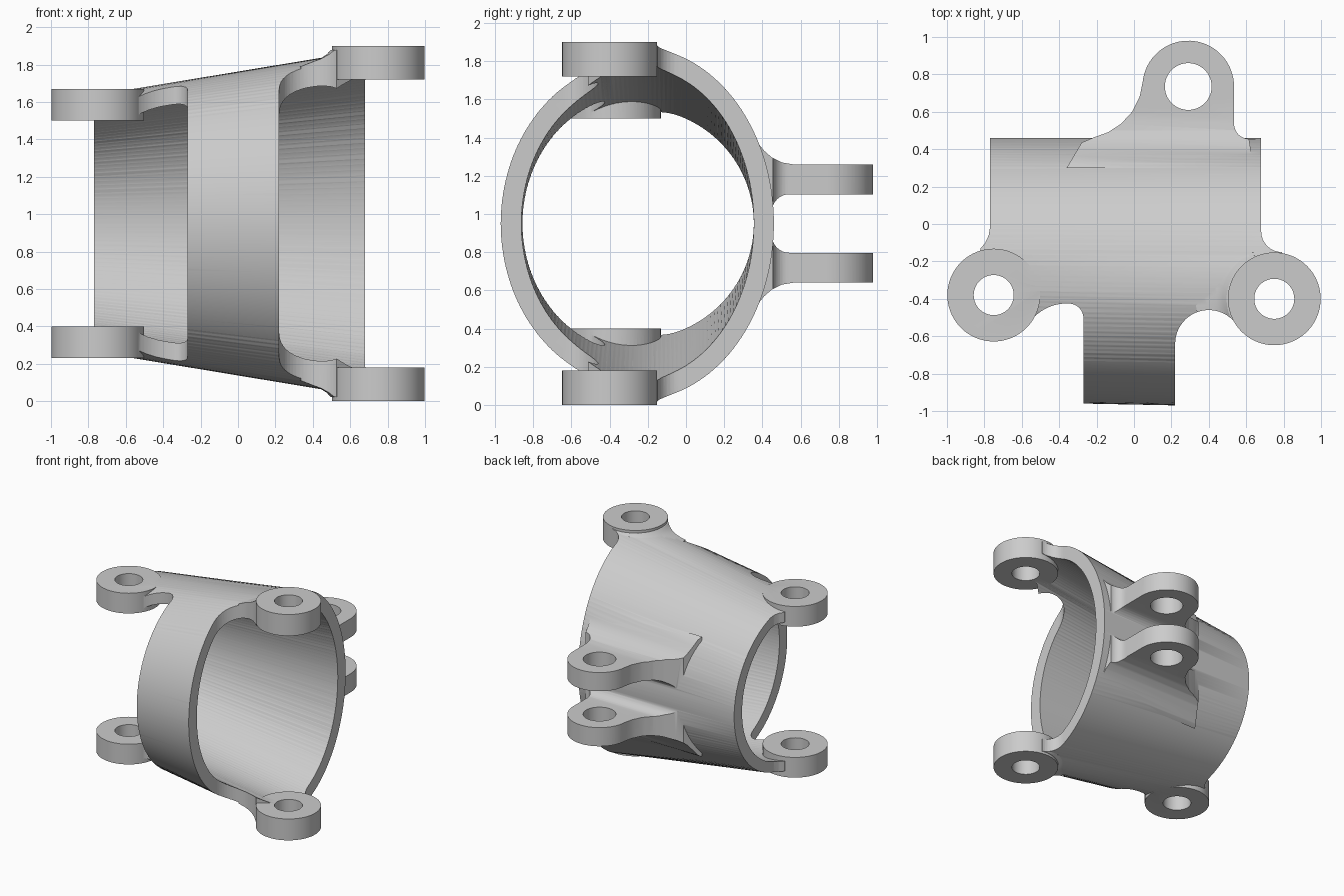
import bpy, bmesh
from math import sin, cos, pi, radians

cube = bpy.data.objects.get("Cube")
if cube:
    bpy.data.objects.remove(cube, do_unlink=True)

MID_Z = 0.95

grey = bpy.data.materials.new("plain_grey")
grey.use_nodes = True
grey.diffuse_color = (0.6, 0.6, 0.6, 1)
grey.node_tree.nodes["Principled BSDF"].inputs["Base Color"].default_value = (0.6, 0.6, 0.6, 1)


def loft(name, rings):
    """Closed solid skinned through equal-length rings of points."""
    bm = bmesh.new()
    loops = [[bm.verts.new(p) for p in ring] for ring in rings]
    n = len(loops[0])
    for a, b in zip(loops, loops[1:]):
        for i in range(n):
            j = (i + 1) % n
            bm.faces.new((a[i], a[j], b[j], b[i]))
    bm.faces.new(loops[0])
    bm.faces.new(loops[-1])
    bmesh.ops.triangulate(bm, faces=bm.faces[:])
    bmesh.ops.recalc_face_normals(bm, faces=bm.faces[:])
    mesh = bpy.data.meshes.new(name)
    bm.to_mesh(mesh)
    bm.free()
    obj = bpy.data.objects.new(name, mesh)
    bpy.context.collection.objects.link(obj)
    mesh.materials.append(grey)
    return obj


def plan_prism(name, outline, z0, z1):
    return loft(name, [[(x, y, z) for x, y in outline] for z in (z0, z1)])


def side_prism(name, outline, x0, x1):
    return loft(name, [[(x, y, z) for y, z in outline] for x in (x0, x1)])


def arc(cx, cy, r, a0, a1, n=16):
    angles = [radians(a0 + (a1 - a0) * i / n) for i in range(n + 1)]
    return [(cx + r * cos(a), cy + r * sin(a)) for a in angles]


def disc(name, cx, cy, r, z0, z1, n=72):
    return plan_prism(name, arc(cx, cy, r, 0, 360 - 360 / n, n - 1), z0, z1)


def measure(mesh):
    """Volume and count of open edges; leaves the mesh triangulated."""
    bm = bmesh.new()
    bm.from_mesh(mesh)
    bmesh.ops.triangulate(bm, faces=bm.faces[:])
    volume = bm.calc_volume()
    open_edges = sum(not e.is_manifold for e in bm.edges)
    bm.to_mesh(mesh)
    bm.free()
    return volume, open_edges


def combine(obj, tool, operation):
    """Apply a boolean with the solver that gives the soundest solid."""
    va, vb = measure(obj.data)[0], measure(tool.data)[0]
    low, high = {'UNION': (max(va, vb), va + vb),
                 'DIFFERENCE': (max(va - vb, 0.02 * va), va),
                 'INTERSECT': (0.02 * min(va, vb), min(va, vb))}[operation]
    mod = obj.modifiers.new(operation, 'BOOLEAN')
    mod.operation, mod.object = operation, tool
    results = []
    for solver in ('MANIFOLD', 'EXACT'):
        mod.solver = solver
        deps = bpy.context.evaluated_depsgraph_get()
        mesh = bpy.data.meshes.new_from_object(obj.evaluated_get(deps))
        volume, open_edges = measure(mesh)
        if low + 1e-6 < volume < high + 1e-4:
            results.append((open_edges, len(results), mesh))
    obj.modifiers.clear()
    if results:
        obj.data = min(results)[2]
    # A part that cannot be fused stays as its own overlapping solid
    if results or operation != 'UNION':
        bpy.data.objects.remove(tool, do_unlink=True)


def tapered_tube(name, x0, x1, front, back, front_slope, height, height_slope, n=160):
    """Elliptical cone along x with a straight back."""
    rings = []
    for x in (x0, x1):
        t = x + 0.77
        y_front = front + front_slope * t
        cy, ry, rz = (y_front + back) / 2, (back - y_front) / 2, height + height_slope * t
        rings.append([(x, cy + ry * cos(2 * pi * i / n), MID_Z + rz * sin(2 * pi * i / n))
                      for i in range(n)])
    return loft(name, rings)


# Tapered sleeve
body = tapered_tube("sleeve_bracket", -0.96, 0.92, -0.95, 0.46, -0.02, 0.685, 0.1655)

# Fork at the back: plan outline crossed with the filleted side outline
fork = plan_prism("back_fork",
                  [(-0.36, 0.3), (-0.28, 0.435), (-0.21, 0.465), (-0.14, 0.49), (-0.07, 0.535),
                   (-0.01, 0.6), (0.03, 0.68)]
                  + arc(0.29, 0.735, 0.245, 175, 0, 32)
                  + arc(0.615, 0.535, 0.08, 180, 270, 8) + [(0.64, 0.3)], 0.3, 1.6)
upper = ([(0.28, 0.52), (0.33, 0.485), (0.37, 0.43), (0.41, 0.38), (0.45, 0.345), (0.5, 0.32), (0.56, 0.31),
          (1.1, 0.31), (1.1, 0.153)]
         + arc(0.54, 0.063, 0.09, 90, 180, 8))
outline = [(y, MID_Z + z) for y, z in upper] + [(y, MID_Z - z) for y, z in reversed(upper)]
combine(fork, side_prism("fork_side", outline, -0.5, 0.8), 'INTERSECT')
combine(fork, disc("fork_pin_hole", 0.29, 0.735, 0.125, -0.4, 2.3), 'DIFFERENCE')
combine(body, fork, 'UNION')

# Small fillet skirts that blend the wide-end ears into the sleeve
for side in (1, -1):
    steps = [(0.42, 0.70), (0.42, 0.84), (0.36, 0.863), (0.31, 0.882), (0.275, 0.905), (0.255, 0.927), (0.2, 0.94)]
    rings = [[(x, y, MID_Z + side * h) for x, y in arc(0.75, -0.4, r, 0, 355, 71)] for r, h in steps]
    combine(body, loft("ear_skirt", rings), 'UNION')

# Bore
combine(body, tapered_tube("bore", -1.1, 1.1, -0.85, 0.355, -0.012, 0.602, 0.15), 'DIFFERENCE')

# Trim in plan: full back half, filleted ear roots, narrow front band
plan = ([(-0.77, 1.2), (-0.77, -0.02), (-0.777, -0.06), (-0.795, -0.1), (-0.82, -0.13), (-0.83, -0.2),
         (-0.75, -0.38), (-0.62, -0.45)]
        + arc(-0.36, -0.67, 0.245, 140, 90, 10)
        + arc(-0.35, -0.505, 0.08, 85, 0, 8)
        + [(-0.27, -1.2), (0.22, -1.2)]
        + arc(0.4, -0.64, 0.18, 180, 45, 20)
        + [(0.6, -0.45), (0.75, -0.4), (0.8, -0.2)]
        + arc(0.79, -0.04, 0.11, 270, 180, 8)
        + [(0.68, 1.2)])
combine(body, plan_prism("plan_trim", plan, -0.3, 2.2), 'INTERSECT')

# Round ears with pin holes at both ends, top and bottom
for cx, cy, z0, z1 in ((-0.75, -0.38, 1.5, 1.67), (0.75, -0.4, 1.72, 1.9)):
    combine(body, disc("ear_clearance", cx, cy, 0.14, -0.4, 2.3), 'DIFFERENCE')
    for name, low, high in (("upper_ear", z0, z1), ("lower_ear", 2 * MID_Z - z1, 2 * MID_Z - z0)):
        ear = disc(name, cx, cy, 0.248, low, high)
        combine(ear, disc("ear_pin_hole", cx, cy, 0.107, -0.4, 2.3), 'DIFFERENCE')
        combine(body, ear, 'UNION')

# Smooth curved faces, keep edges crisp
bpy.ops.object.select_all(action='DESELECT')
for obj in bpy.context.collection.objects:
    if obj.type == 'MESH':
        obj.select_set(True)
bpy.context.view_layer.objects.active = body
bpy.ops.object.shade_smooth_by_angle(angle=radians(30))
